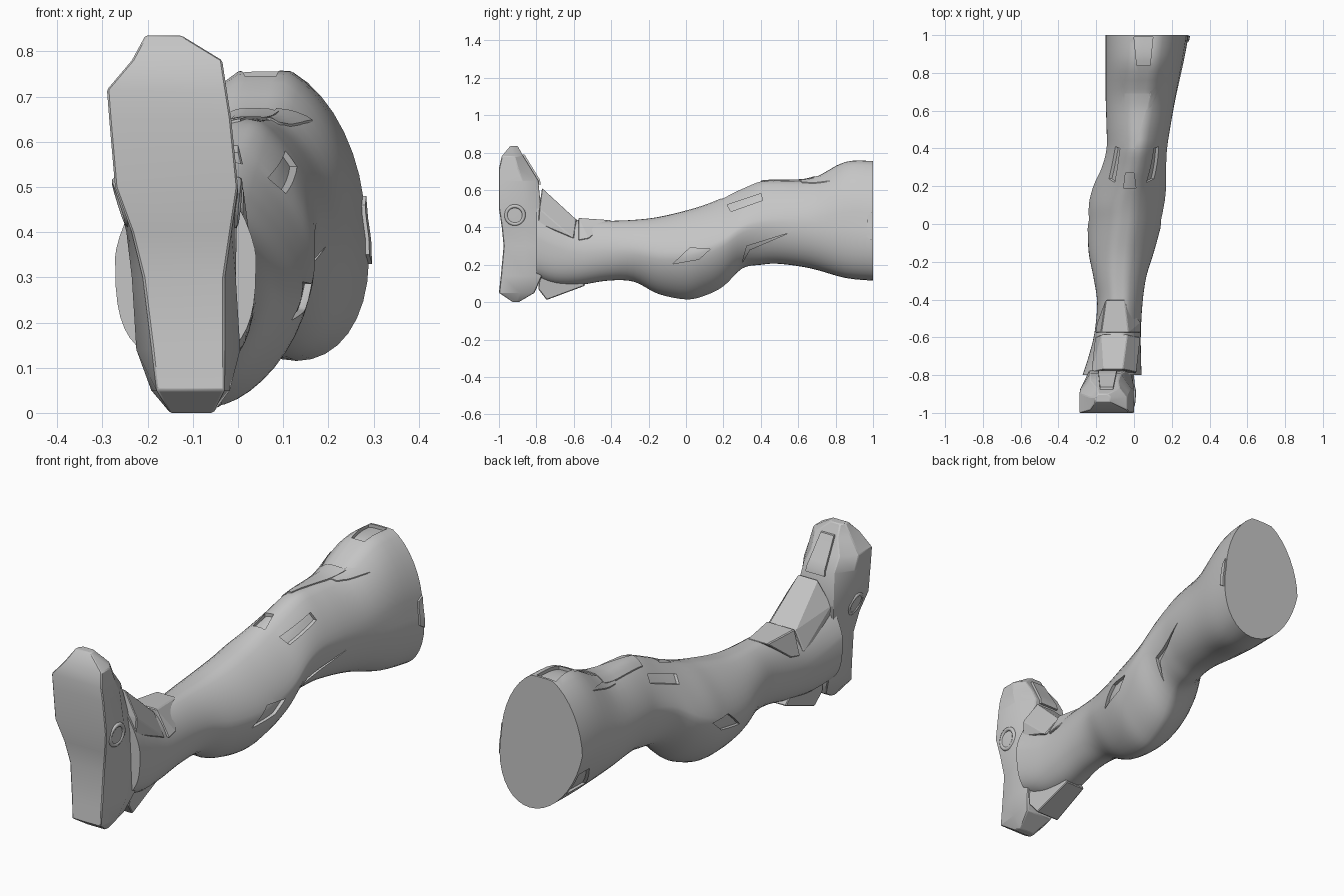
import bpy, bmesh, math
from mathutils import Vector
from mathutils.bvhtree import BVHTree

cube = bpy.data.objects.get("Cube")
if cube:
    bpy.data.objects.remove(cube, do_unlink=True)

grey = bpy.data.materials.new("armour_grey")
grey.use_nodes = True
TONE = (0.56, 0.56, 0.56, 1)
grey.diffuse_color = TONE
for node in grey.node_tree.nodes:
    if node.type == 'BSDF_PRINCIPLED':
        node.inputs["Base Color"].default_value = TONE
        node.inputs["Roughness"].default_value = 0.6

X, Y, Z = Vector((1, 0, 0)), Vector((0, 1, 0)), Vector((0, 0, 1))


def finish(name, bm, smooth=None, bevel=0):
    bmesh.ops.recalc_face_normals(bm, faces=bm.faces)
    mesh = bpy.data.meshes.new(name)
    bm.to_mesh(mesh)
    bm.free()
    mesh.materials.append(grey)
    obj = bpy.data.objects.new(name, mesh)
    bpy.context.collection.objects.link(obj)
    if smooth:
        mesh.shade_smooth()
        mesh.set_sharp_from_angle(angle=math.radians(smooth))
    if bevel:
        mod = obj.modifiers.new("edge", 'BEVEL')
        mod.width = bevel
        mod.segments = 1
    return obj


def loft(name, rings, **kw):
    """Skin closed rings of points and cap both ends."""
    bm = bmesh.new()
    loops = [[bm.verts.new(p) for p in ring] for ring in rings]
    count = len(loops[0])
    for a, b in zip(loops, loops[1:]):
        for i in range(count):
            j = (i + 1) % count
            bm.faces.new((a[i], a[j], b[j], b[i]))
    bm.faces.new(loops[0])
    bm.faces.new(loops[-1])
    return finish(name, bm, **kw)


def hull(name, points, bevel=0.004):
    bm = bmesh.new()
    for p in points:
        bm.verts.new(p)
    out = bmesh.ops.convex_hull(bm, input=bm.verts)
    loose = {v for v in out["geom_interior"] if isinstance(v, bmesh.types.BMVert)}
    bmesh.ops.delete(bm, geom=list(loose), context='VERTS')
    bmesh.ops.dissolve_limit(bm, angle_limit=0.03, verts=bm.verts, edges=bm.edges)
    return finish(name, bm, bevel=bevel)


def surface(obj):
    bm = bmesh.new()
    bm.from_mesh(obj.data)
    tree = BVHTree.FromBMesh(bm)
    bm.free()
    return tree


def project(tree, point, axis):
    """Position and normal of the surface under a point."""
    hit = tree.ray_cast(point + axis * 3, -axis)
    return hit[:2] if hit[0] else tree.find_nearest(point)[:2]


def patch(name, tree, axis, corners, out, inward, n=6):
    """Four-cornered slab that follows a surface seen along an axis."""
    spread = {0: (Y, Z), 1: (X, Z), 2: (X, Y)}[max(range(3), key=lambda i: abs(axis[i]))]
    a, b, c, d = [spread[0] * u + spread[1] * v for u, v in corners]
    rings = []
    for j in range(n + 1):
        left, right = a.lerp(d, j / n), b.lerp(c, j / n)
        row = [project(tree, left.lerp(right, i / n), axis)[0] for i in range(n + 1)]
        rings.append([p + axis * out for p in row] + [p - axis * inward for p in reversed(row)])
    return loft(name, rings, smooth=30)


def spline(p0, p1, p2, p3, t):
    return [0.5 * (2 * b + (c - a) * t + (2 * a - 5 * b + 4 * c - d) * t ** 2
                   + (3 * b - a - 3 * c + d) * t ** 3) for a, b, c, d in zip(p0, p1, p2, p3)]


def leg_ring(y, x0, x1, z0, z1, lean, upper, lower, count=40):
    ring = []
    for i in range(count):
        t = 2 * math.pi * i / count
        power = 2 / (upper if i <= count / 2 else lower)
        c, s = [math.copysign(abs(v) ** power, v) for v in (math.cos(t), math.sin(t))]
        s = min(s * 1.05, 1) if s > 0 else s  # flattened shin ridge
        ring.append((x0 + (x1 - x0) * (1 + c) / 2 - lean * min(s, 0), y,
                     z0 + (z1 - z0) * (1 + s) / 2))
    return ring


# Leg: y, right and left edge, underside, top, underside lean, upper and lower roundness
stations = [
    (1, -.15, .28, .115, .755, .065, 1.8, 2), (.85, -.15, .255, .13, .75, .05, 1.8, 2),
    (.67, -.15, .22, .18, .66, .02, 1.7, 2), (.5, -.145, .19, .205, .65, .01, 1.55, 1.9),
    (.4, -.145, .175, .2, .645, 0, 1.45, 1.8), (.3, -.17, .17, .18, .605, 0, 1.4, 1.7),
    (.2, -.215, .17, .085, .56, 0, 1.4, 1.6), (.1, -.24, .16, .035, .52, 0, 1.5, 1.6),
    (0, -.245, .145, .015, .49, 0, 1.55, 1.6), (-.15, -.24, .105, .045, .455, 0, 1.65, 1.65),
    (-.28, -.215, .065, .11, .44, 0, 1.75, 1.8), (-.42, -.195, .045, .115, .435, 0, 1.8, 2),
    (-.58, -.21, .036, .09, .44, 0, 1.8, 2.2), (-.7, -.24, .037, .09, .5, 0, 1.65, 2.6),
    (-.8, -.272, .04, .12, .57, 0, 1.45, 3)]
rings = []
for k in range(len(stations) - 1):
    near = [stations[min(max(k + o, 0), len(stations) - 1)] for o in (-1, 0, 1, 2)]
    rings += [leg_ring(*spline(*near, t / 4)) for t in range(4)]
rings.append(leg_ring(*stations[-1]))
leg = loft("leg", rings, smooth=35)
skin = surface(leg)

# Recessed panels cut into the leg
thigh_slot = [(.22, .52), (.4, .58), (.41, .545), (.24, .485)]
calf_slot = [(-.07, .205), (.02, .29), (.13, .285), (.07, .23)]
cuts = [(side, slot) for side in (X, -X) for slot in (thigh_slot, calf_slot)]
cuts += [
    (X, [(.3, .21), (.325, .3), (.55, .37), (.34, .28)]),
    (-X, [(.84, .22), (.98, .22), (.98, .33), (.9, .33)]),
    (Z, [(-.055, .19), (.01, .19), (0, .27), (-.045, .27)]),
    (Z, [(.015, .84), (.085, .84), (.1, .99), (0, .99)])]
cutters = []
for axis, corners in cuts:
    cutter = patch("recess_cutter", skin, axis, corners, .05, .016)
    cutter.hide_render = True
    mod = leg.modifiers.new("recess", 'BOOLEAN')
    mod.operation = 'DIFFERENCE'
    mod.solver = 'EXACT'
    mod.object = cutter
    cutters.append(cutter)
bpy.context.view_layer.update()
carved = bpy.data.meshes.new_from_object(leg.evaluated_get(bpy.context.evaluated_depsgraph_get()))
leg.modifiers.clear()
leg.data = carved
carved.shade_smooth()
carved.set_sharp_from_angle(angle=math.radians(35))
for cutter in cutters:
    bpy.data.objects.remove(cutter, do_unlink=True)

# Kneecap with two swept wings, and a thigh fitting
patch("kneecap", skin, Z, [(-.05, .4), (.005, .4), (.09, .69), (-.05, .69)], .006, .02)
patch("knee_wing_right", skin, Z, [(-.06, .62), (-.045, .6), (-.045, .7), (-.08, .82)], .005, .02)
patch("knee_wing_left", skin, Z, [(.06, .6), (.09, .62), (.165, .77), (.085, .7)], .005, .02)
patch("thigh_fitting", skin, X, [(.965, .35), (.995, .33), (.995, .48), (.97, .46)], .008, .02)

# Foot: z, sole y, instep y, right and left edge, side flare, instep taper
foot_rings = []
for z, y0, y1, x0, x1, flare, taper in [
        (0, -.925, -.895, -.15, -.055, 0, .1), (.05, -1, -.81, -.18, -.03, .012, .12),
        (.14, -.99, -.77, -.19, -.03, .035, .06), (.3, -.975, -.78, -.21, -.03, .025, .03),
        (.4, -.985, -.78, -.235, -.015, .012, .06), (.5, -1, -.775, -.272, 0, 0, .13),
        (.65, -1, -.79, -.285, -.015, 0, .2), (.715, -1, -.83, -.29, -.025, 0, .22),
        (.78, -.985, -.87, -.235, -.035, 0, .2), (.835, -.94, -.9, -.205, -.125, 0, .2)]:
    mid, inset = y0 + (y1 - y0) * .6, (x1 - x0) * taper - flare
    foot_rings.append([(x0, y0, z), (x0 - flare, mid, z), (x0 + inset, y1, z),
                       (x1 - inset, y1, z), (x1 + flare, mid, z), (x1, y0, z)])
foot = loft("foot", foot_rings, smooth=28, bevel=.004)
foot_skin = surface(foot)
patch("instep_tongue", foot_skin, Y, [(-.19, .63), (-.09, .63), (-.11, .79), (-.18, .79)], .012, .02)

# Round ankle joints
for side, label in ((X, "left"), (-X, "right")):
    spot, normal = project(foot_skin, Vector((0, -.915, .465)), side)
    bpy.ops.mesh.primitive_torus_add(major_radius=.048, minor_radius=.01, major_segments=32,
                                     minor_segments=8, location=spot - normal * .004,
                                     rotation=normal.to_track_quat('Z', 'Y').to_euler())
    ring = bpy.context.object
    ring.name = "ankle_ring_" + label
    ring.data.materials.append(grey)
    ring.data.shade_smooth()

# Ankle armour
hull("ankle_cuff", [(-.15, -.4, .438), (-.05, -.4, .438), (-.175, -.575, .45), (-.03, -.575, .45),
                    (-.205, -.575, .33), (.038, -.575, .33), (.035, -.52, .34), (-.195, -.52, .34)])
hull("instep_guard", [(-.172, -.585, .44), (-.035, -.585, .44), (-.16, -.77, .61), (-.06, -.77, .61),
                      (-.205, -.6, .34), (.033, -.6, .34), (-.225, -.785, .5), (.012, -.785, .5),
                      (-.22, -.79, .42), (.01, -.79, .42)])
heel = [(-.79, .07), (-.745, .012), (-.54, .088), (-.56, .12), (-.78, .16)]
hull("heel_guard", [(-.1 + s * (.04 - (y + .54) * .1 + z * .12), y, z)
                    for y, z in heel for s in (-1, 1)])
